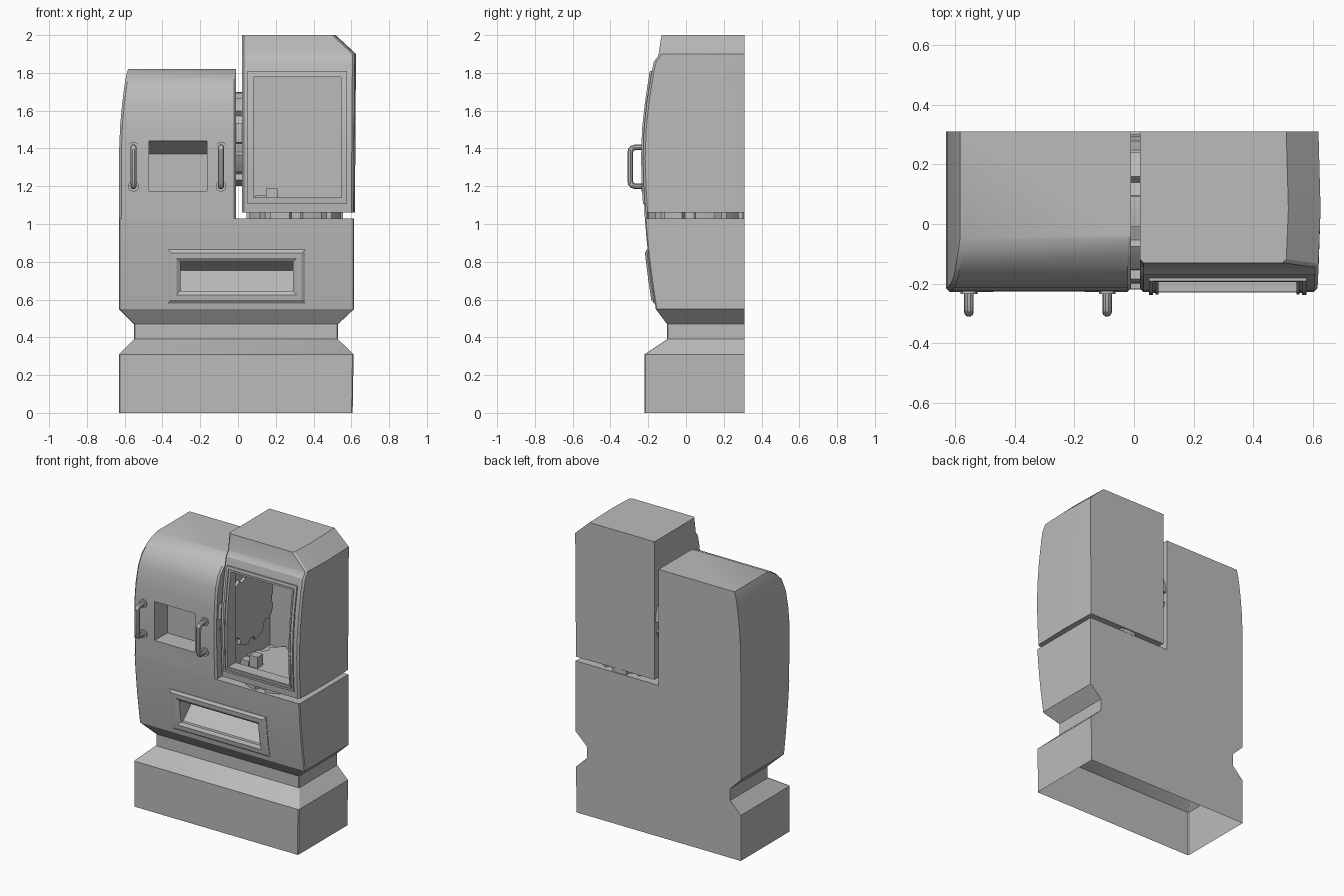
import bpy, bmesh, math
from mathutils import Vector

cube = bpy.data.objects.get("Cube")
if cube:
    bpy.data.objects.remove(cube, do_unlink=True)

grey = bpy.data.materials.new("plain grey")
grey.use_nodes = True
grey.diffuse_color = (0.5, 0.5, 0.5, 1)
grey.node_tree.nodes["Principled BSDF"].inputs["Base Color"].default_value = (0.5, 0.5, 0.5, 1)

BACK = 0.31


def activate(ob):
    bpy.ops.object.select_all(action='DESELECT')
    ob.select_set(True)
    bpy.context.view_layer.objects.active = ob


def finish(bm, name):
    bmesh.ops.recalc_face_normals(bm, faces=bm.faces)
    mesh = bpy.data.meshes.new(name)
    bm.to_mesh(mesh)
    bm.free()
    ob = bpy.data.objects.new(name, mesh)
    bpy.context.collection.objects.link(ob)
    mesh.materials.append(grey)
    return ob


def smooth(ob):
    activate(ob)
    bpy.ops.object.shade_smooth_by_angle(angle=math.radians(25))


def bridge(bm, rings, caps):
    """Skin a stack of closed point rings."""
    loops = [[bm.verts.new(p) for p in ring] for ring in rings]
    pairs = list(zip(loops, loops[1:]))
    if not caps:
        pairs.append((loops[-1], loops[0]))
    for a, b in pairs:
        for i in range(len(a)):
            j = (i + 1) % len(a)
            bm.faces.new((a[i], a[j], b[j], b[i]))
    if caps:
        bm.faces.new(loops[0])
        bm.faces.new(loops[-1])


def loft(name, levels, chamfer=0.012, bulge=0.0):
    """Upright shell from levels of (z, left x, right x, front y)."""
    rings = []
    for z, x0, x1, y in levels:
        c = chamfer
        rings.append([Vector(p) for p in (
            (x0, BACK, z), (x0, y + c, z), (x0 + c, y, z), (x1 - c, y, z),
            (x1, y + c, z), (x1 + bulge, 0.05, z), (x1, BACK, z))])
    bm = bmesh.new()
    bridge(bm, rings, True)
    return finish(bm, name)


def prism(name, points, axis, lo, hi):
    """Flat outline pushed along x (points y,z) or z (points x,y)."""
    def place(p, d):
        return (d, *p) if axis == 'x' else (*p, d)
    bm = bmesh.new()
    bridge(bm, [[place(p, d) for p in points] for d in (lo, hi)], True)
    return finish(bm, name)


def box(name, x, y, z):
    return prism(name, [(x[0], y[0]), (x[1], y[0]), (x[1], y[1]), (x[0], y[1])], 'z', *z)


def carve(ob, cutter):
    cutter.hide_render = True
    mod = ob.modifiers.new("cut", 'BOOLEAN')
    mod.operation, mod.solver, mod.object = 'DIFFERENCE', 'EXACT', cutter
    activate(ob)
    bpy.ops.object.modifier_apply(modifier=mod.name)
    bpy.data.objects.remove(cutter, do_unlink=True)


def open_bottom(ob, z):
    bm = bmesh.new()
    bm.from_mesh(ob.data)
    bmesh.ops.delete(bm, geom=[f for f in bm.faces if all(abs(v.co.z - z) < 1e-3 for v in f.verts)],
                     context='FACES')
    bm.to_mesh(ob.data)
    bm.free()


def front_y(levels, z):
    for a, b in zip(levels, levels[1:]):
        if a[0] <= z <= b[0]:
            return a[3] + (b[3] - a[3]) * (z - a[0]) / (b[0] - a[0])
    return levels[-1][3]


def frame(name, levels, x, z, profile, steps=8):
    """Mitred frame that follows the curved front; profile is (inset, height)."""
    rings = []
    for inset, rise in profile:
        x0, x1, z0, z1 = x[0] + inset, x[1] - inset, z[0] + inset, z[1] - inset
        zs = [z0 + (z1 - z0) * i / steps for i in range(steps + 1)]
        path = [(x0, h) for h in zs] + [(x1, h) for h in reversed(zs)]
        rings.append([(px, front_y(levels, h) - rise, h) for px, h in path])
    bm = bmesh.new()
    bridge(bm, rings, False)
    smooth(finish(bm, name))


# Lower cabinet with waisted plinth, open underneath
lower = [(0, -.63, .607, -.22), (.31, -.63, .612, -.22), (.39, -.55, .53, -.10),
         (.47, -.55, .53, -.10), (.55, -.63, .615, -.16), (.6, -.63, .615, -.168),
         (.7, -.63, .615, -.183), (.8, -.63, .615, -.196), (.92, -.63, .615, -.209),
         (1.03, -.63, .615, -.218)]
cabinet = loft("lower_cabinet", lower, 0.006)
carve(cabinet, prism("tray_cutter", [(-.4, .63), (-.17, .63), (-.04, .755), (-.17, .815), (-.4, .815)],
                     'x', -.305, .29))
open_bottom(cabinet, 0)
smooth(cabinet)
frame("tray_frame", lower, (-.37, .355), (.58, .865),
      [(0, -.01), (0, .004), (.018, .016), (.045, .016), (.065, .002), (.065, -.03)])

# Upper left cabinet with rounded top and a recessed pocket
upper = [(1.03, -.63, -.01, -.218), (1.2, -.63, -.01, -.226), (1.4, -.629, -.01, -.228),
         (1.52, -.624, -.01, -.223), (1.64, -.613, -.01, -.212), (1.72, -.603, -.01, -.185),
         (1.77, -.595, -.01, -.14), (1.8, -.588, -.01, -.1), (1.82, -.582, -.01, -.05)]
tower = loft("upper_cabinet", upper)
carve(tower, prism("pocket_cutter", [(-.4, 1.175), (-.09, 1.175), (-.09, 1.37), (-.22, 1.44), (-.4, 1.44)],
                   'x', -.47, -.165))
open_bottom(tower, 1.03)
smooth(tower)

# Display housing: hollow box with chamfered top and open window
housing_levels = [(1.06, .02, .612, -.215), (1.2, .02, .613, -.224), (1.35, .02, .614, -.228),
                  (1.5, .02, .615, -.223), (1.65, .02, .616, -.207), (1.8, .02, .617, -.183),
                  (1.86, .02, .618, -.17), (1.885, .02, .618, -.15), (1.9, .02, .618, -.145),
                  (2.0, .02, .51, -.13)]
housing = loft("display_housing", housing_levels, 0.012, 0.007)
carve(housing, box("cavity_cutter", (.045, .585), (-.14, .28), (1.09, 1.82)))
carve(housing, box("window_cutter", (.08, .545), (-.4, 0), (1.14, 1.78)))
smooth(housing)
frame("window_frame", housing_levels, (.05, .577), (1.106, 1.81),
      [(0, -.01), (0, .01), (.014, .01), (.014, .003), (.022, .003), (.022, .008),
       (.032, .008), (.032, -.03)], 12)


# Notched turntables joining the housing to the cabinets
def notched(cx, cy, r_out, r_in, teeth=9):
    points = []
    for i in range(teeth):
        for part, r in ((0, r_out), (.3, r_out), (.6, r_out), (.65, r_in), (.95, r_in)):
            a = math.tau * (i + part) / teeth
            points.append((cx + r * math.cos(a), cy + r * math.sin(a)))
    return points


smooth(prism("side_turntable", notched(.05, 1.45, .25, .22), 'x', -.02, .065))
smooth(prism("floor_turntable", notched(.3, .05, .255, .225), 'z', 1.02, 1.115))
for label, px, py, top in (("tall", .18, -.06, 1.19), ("short", .12, -.07, 1.15)):
    box(label + "_post", (px - .03, px + .03), (py - .03, py + .03), (1.1, top))

# Pair of tubular grab handles with round mounts
for side, hx in (("right", -.553), ("left", -.09)):
    curve = bpy.data.curves.new(side + "_handle", 'CURVE')
    curve.dimensions = '3D'
    curve.bevel_depth = 0.016
    curve.bevel_resolution = 3
    half = [(-.2, .103), (-.27, .103), (-.285, .098), (-.293, .088), (-.295, .07)]
    path = half + [(y, -h) for y, h in reversed(half)]
    spline = curve.splines.new('POLY')
    spline.points.add(len(path) - 1)
    for point, (y, h) in zip(spline.points, path):
        point.co = (hx, y, 1.303 + h, 1)
    handle = bpy.data.objects.new(side + "_handle", curve)
    bpy.context.collection.objects.link(handle)
    curve.materials.append(grey)
    activate(handle)
    bpy.ops.object.convert(target='MESH')
    smooth(bpy.context.object)
    for end, h in (("upper", .103), ("lower", -.103)):
        bpy.ops.mesh.primitive_cylinder_add(vertices=20, radius=.028, depth=.02,
                                            location=(hx, -.225, 1.303 + h),
                                            rotation=(math.pi / 2, 0, 0))
        mount = bpy.context.object
        mount.name = f"{side}_handle_{end}_mount"
        mount.data.materials.append(grey)
        smooth(mount)
